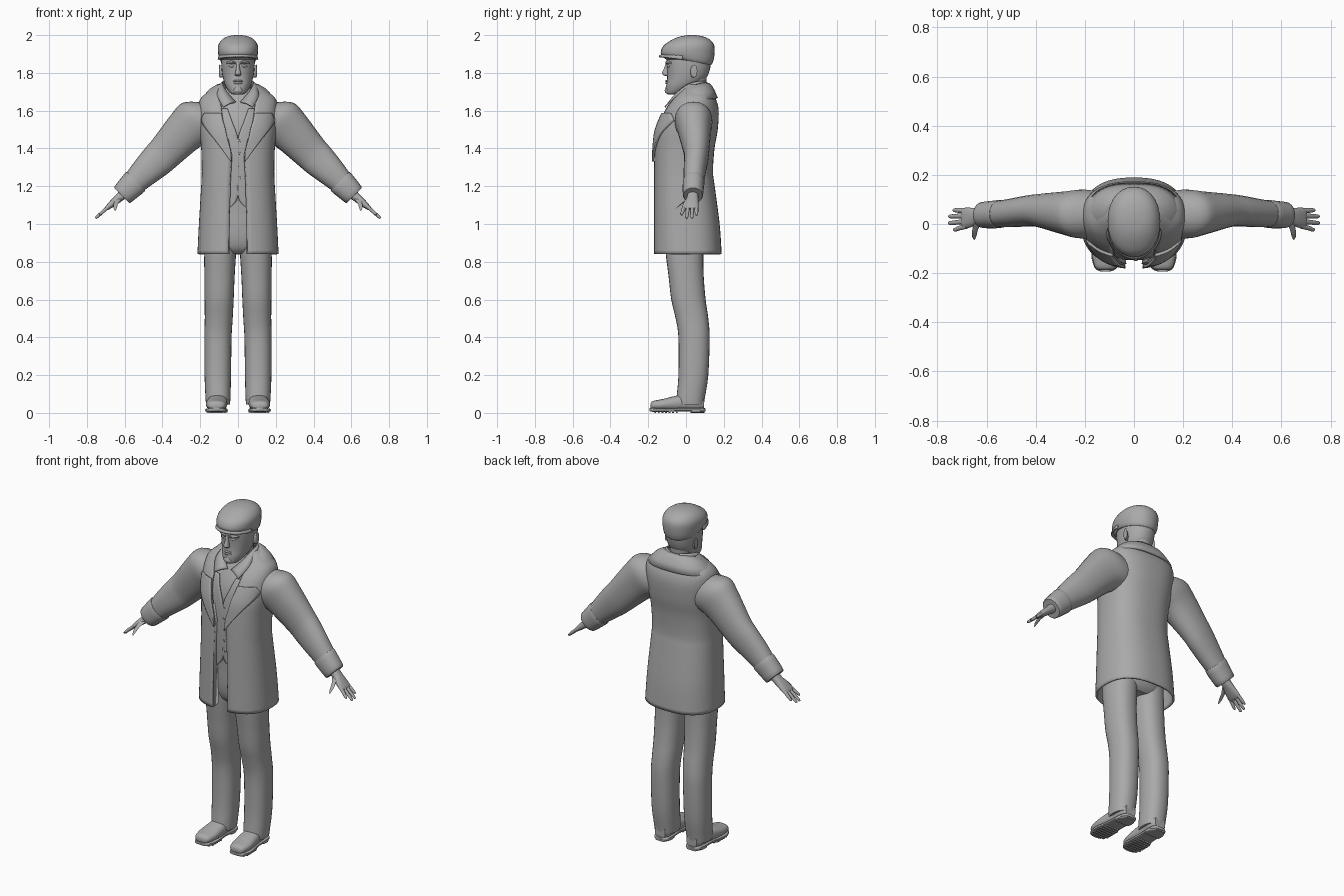
import bpy, bmesh, math
from mathutils import Vector as V

grey = bpy.data.materials.new("plain_grey")
grey.diffuse_color = (0.4, 0.4, 0.4, 1)
X, Y, Z = V((1, 0, 0)), V((0, 1, 0)), V((0, 0, 1))
ARM_UP = V((0.7, 0, 0.714))


def smooth(rows, k=4):
    """Catmull-Rom resampling of a short table of stations."""
    out, n = [], len(rows)
    for i in range(n - 1):
        a, b, c, d = rows[max(i - 1, 0)], rows[i], rows[i + 1], rows[min(i + 2, n - 1)]
        for j in range(k):
            t = j / k
            out.append([0.5 * (2 * q + (r - p) * t + (2 * p - 5 * q + 4 * r - s) * t * t
                        + (3 * q - p - 3 * r + s) * t ** 3) for p, q, r, s in zip(a, b, c, d)])
    return out + [list(rows[-1])]


def lookup(rows, z):
    for a, b in zip(rows, rows[1:]):
        if z <= b[0]:
            t = max(0, (z - a[0]) / (b[0] - a[0]))
            return [p + (q - p) * t for p, q in zip(a, b)]
    return rows[-1]


def skin(name, rows, closed=False, mirror=False, thick=0):
    """Surface through rows of points; closed rows become a capped tube."""
    bm = bmesh.new()
    vs = [[bm.verts.new(p) for p in r] for r in rows]
    n = len(vs[0])
    for a, b in zip(vs, vs[1:]):
        for i in range(n if closed else n - 1):
            j = (i + 1) % n
            bm.faces.new((a[i], a[j], b[j], b[i]))
    if closed:
        bm.faces.new(vs[0])
        bm.faces.new(vs[-1])
    else:
        bmesh.ops.remove_doubles(bm, verts=bm.verts, dist=1e-5)
    bmesh.ops.recalc_face_normals(bm, faces=bm.faces)
    me = bpy.data.meshes.new(name)
    bm.to_mesh(me)
    bm.free()
    me.materials.append(grey)
    ob = bpy.data.objects.new(name, me)
    bpy.context.collection.objects.link(ob)
    if mirror:
        ob.modifiers.new("mirror", "MIRROR")
    if thick:
        m = ob.modifiers.new("thickness", "SOLIDIFY")
        m.thickness, m.offset = thick, 0
    return ob


def ring(c, u, v, n=2.0, seg=28):
    """Superellipse ring around c with half axes u and v."""
    pts = []
    for i in range(seg):
        a = 2 * math.pi * i / seg
        s, t = math.sin(a), math.cos(a)
        pts.append(V(c) + u * math.copysign(abs(s) ** (2 / n), s)
                   + v * math.copysign(abs(t) ** (2 / n), t))
    return pts


def upright(name, rows, n=2.2, mirror=False, k=4, tilt=None):
    """Body part from stations (z, centre x, half width, front y, back y)."""
    rs = []
    for z, cx, rx, f, b in smooth(rows, k):
        r = ring((cx, (f + b) / 2, z), X * rx, Y * ((b - f) / 2), n)
        if tilt:
            for p in r:
                p.z += tilt(p)
        rs.append(r)
    return skin(name, rs, True, mirror)


def limb(name, rows, u=ARM_UP, v=Y, n=2.0, seg=24, k=4):
    """Mirrored tube from stations (x, y, z, radius along u, radius along v)."""
    return skin(name, [ring(r[:3], u * r[3], v * r[4], n, seg) for r in smooth(rows, k)], True, True)


def front_y(table, x, z, n):
    _, rx, f, b = lookup(table, z)
    return (f + b) / 2 - (b - f) / 2 * max(0, 1 - min(1, abs(x) / rx) ** n) ** (1 / n)


def panel(name, table, rows, n, lift, thick=0.008):
    """Mirrored cloth panel lying on a body front, rows (z, inner x, outer x)."""
    pts = []
    for z, a, b in rows:
        xs = [a + (b - a) * i / 8 for i in range(9)]
        pts.append([V((x, front_y(table, x, z, n) - lift, z)) for x in xs])
    return skin(name, pts, False, True, thick)


# Trousers
upright("trouser_leg", [(0.045, .106, .063, -.05, .095), (0.08, .106, .066, -.05, .1),
        (.2, .107, .07, -.04, .118), (.4, .106, .072, -.04, .125), (.5, .102, .074, -.055, .118),
        (.6, .1, .077, -.078, .104), (.72, .098, .08, -.092, .094), (.85, .094, .084, -.108, .092),
        (.96, .085, .08, -.115, .1)], 2.3, True)
upright("trouser_hips", [(.845, 0, .13, -.07, .07), (.88, 0, .165, -.1, .1),
        (.97, 0, .17, -.117, .12), (1.18, 0, .16, -.12, .12)])

# Shirt body and waistcoat
BODY = smooth([(1.05, .16, -.122, .11), (1.25, .16, -.132, .11), (1.42, .165, -.132, .12),
               (1.55, .16, -.115, .125), (1.65, .13, -.07, .12), (1.72, .075, -.03, .105)])
upright("shirt", [(z, 0, rx, f, b) for z, rx, f, b in BODY], 2.3, k=1)
panel("waistcoat", BODY, smooth([(1.08, .05, .052), (1.1, .028, .09), (1.14, 0.002, .11),
      (1.25, 0, .12), (1.4, 0, .12), (1.47, .004, .12), (1.54, .03, .12), (1.61, .055, .11)]), 2.3, .01)
for i in range(5):
    z = 1.18 + i * .065
    y = front_y(BODY, 0, z, 2.3) - .012
    skin("waistcoat_button", [ring((.008, y - d, z), X * r, Z * r, seg=10)
                              for d, r in ((0, .007), (.006, .006))], True)

# Coat shell, open at the front
COAT = smooth([(.84, .21, -.167, .184), (1.0, .202, -.167, .173), (1.2, .19, -.166, .147),
               (1.28, .187, -.165, .138), (1.4, .19, -.162, .146), (1.5, .2, -.152, .163),
               (1.6, .205, -.113, .168), (1.66, .195, -.07, .153), (1.7, .15, -.035, .128),
               (1.735, .1, 0, .105)], 5)
GAP = [(.84, .05), (1.2, .044), (1.36, .035), (1.45, .055), (1.55, .08), (1.65, .092), (1.74, .085)]
rows = []
for z, rx, f, b in COAT:
    g = lookup(GAP, z)[1]
    a0 = math.asin((g / rx) ** 1.25)
    r = []
    for i in range(29):
        a = a0 + (math.pi - a0) * i / 28
        s, c = abs(math.sin(a)), math.cos(a)
        r.append(V((rx * s ** .8 if i < 28 else 0, (f + b) / 2
                    - (b - f) / 2 * math.copysign(abs(c) ** .8, c), z)))
    rows.append(r)
skin("coat", rows, False, True, .01)
# Turned front edges of the coat
skin("coat_front_edge", [[V((g, front_y(COAT, g, z, 2.5), z)), V((g + .012, -.1, z))]
                         for z, g in GAP[:4]], False, True, .008)

# Lapels and the broad collar round the neck
panel("lapel", COAT, smooth([(1.33, .035, .037), (1.39, .039, .08), (1.45, .055, .125),
      (1.51, .068, .172), (1.55, .08, .192), (1.585, .086, .176)], 5), 2.5, .012, .011)
rows = []
for i in range(25):
    a = math.radians(28 + 152 * i / 24)
    s, c = math.sin(a), -math.cos(a)
    w = (1 - c) / 2                       # 1 at the front, 0 at the back
    inner = V((.095 * s, .03 + .075 * c, 1.745 - .09 * w ** 2))
    outer = V((.2 * s ** .7, .025 + .138 * c, 1.665 - .075 * w ** 1.5))
    if i == 24:
        inner.x = outer.x = 0
    rows.append([inner.lerp(outer, t) + Z * (.022 * math.sin(math.pi * t)) for t in (0, .25, .5, .75, 1)])
skin("coat_collar", rows, False, True, .012)

# Shirt collar
flap = smooth([(.03, .105, 1.755, .04, .115, 1.72), (.075, .07, 1.755, .09, .08, 1.72),
               (.08, .015, 1.74, .105, .015, 1.715), (.06, -.04, 1.7, .108, -.055, 1.675),
               (.012, -.08, 1.645, .078, -.112, 1.618)])
skin("shirt_collar", [[V(r[:3]), V(r[:3]).lerp(V(r[3:]), .5) + Z * .006, V(r[3:])] for r in flap],
     False, True, .007)

# Sleeves and cuffs
limb("sleeve", [(.12, .04, 1.56, .12, .085), (.2, .04, 1.545, .135, .1), (.275, .045, 1.495, .115, .088),
     (.38, .055, 1.385, .096, .068), (.43, .053, 1.335, .09, .063), (.5, .045, 1.268, .076, .058),
     (.6, .038, 1.168, .052, .048)], n=2.2)
limb("cuff", [(.54, .041, 1.227, .066, .053), (.545, .041, 1.222, .071, .057),
     (.58, .038, 1.187, .066, .056), (.612, .037, 1.155, .06, .053), (.616, .037, 1.151, .052, .046)],
     n=2.2, k=2)

# Hands
limb("palm", [(.59, .037, 1.175, .03, .028), (.63, .035, 1.138, .023, .03), (.66, .027, 1.113, .019, .039),
     (.69, .024, 1.087, .013, .042), (.7, .024, 1.079, .007, .038)], n=2.4)
for y0, y1, tip in ((-.009, -.023, .735), (.012, .004, .755), (.034, .031, .754), (.054, .056, .737)):
    z = 1.087 - (tip - .69) * .88
    limb("finger", [(.68, y0, 1.096, .009, .0105), (.71, (y0 + y1) / 2, 1.07, .009, .01),
         (tip - .008, y1, z + .007, .0075, .008), (tip, y1, z, .003, .004)], seg=12)
limb("thumb", [(.632, .012, 1.135, .016, .018), (.645, -.018, 1.112, .012, .014),
     (.65, -.045, 1.09, .01, .01), (.65, -.061, 1.073, .004, .005)], u=X, v=V((0, .65, .75)), seg=12)

# Neck, head and ears
upright("neck", [(1.62, 0, .07, -.03, .11), (1.7, 0, .06, -.04, .105), (1.79, 0, .062, -.04, .11)])
upright("head", [(1.686, 0, .022, -.095, -.05), (1.695, 0, .042, -.104, -.01), (1.73, 0, .066, -.105, .06),
        (1.77, 0, .079, -.1, .105), (1.81, 0, .086, -.1, .124), (1.86, 0, .089, -.104, .133),
        (1.92, 0, .088, -.1, .13)], 2.15)
limb("ear", [(.078, .035, 1.805, .012, .03), (.09, .038, 1.807, .014, .032), (.098, .044, 1.81, .016, .034),
     (.1, .046, 1.81, .009, .025)], u=Y, v=Z, seg=16, k=2)

# Face
upright("nose", [(1.783, 0, .008, -.112, -.09), (1.79, 0, .017, -.122, -.09), (1.8, 0, .015, -.127, -.09),
        (1.83, 0, .009, -.114, -.09), (1.855, 0, .01, -.106, -.09)])
limb("brow", [(.01, -.1, 1.851, .009, .006), (.035, -.098, 1.858, .009, .007), (.06, -.079, 1.853, .007, .005)],
     u=Y, v=Z, seg=10)
limb("eye", [(.018, -.096, 1.836, .003, .003), (.033, -.094, 1.837, .007, .008), (.05, -.083, 1.836, .003, .003)],
     u=Y, v=Z, seg=10)
for z, r in ((1.757, .006), (1.747, .007)):
    limb("lip", [(0, -.103, z, .007, r), (.016, -.1, z, .006, r * .8), (.03, -.091, z - .001, .003, .002)],
         u=Y, v=Z, seg=10)
upright("chin", [(1.69, 0, .018, -.105, -.07), (1.705, 0, .026, -.113, -.07), (1.725, 0, .016, -.107, -.07)])

# Flat cap with a stiff peak
upright("cap_crown", [(1.872, 0, .092, -.106, .132), (1.885, 0, .1, -.122, .142), (1.91, 0, .106, -.134, .15),
        (1.945, 0, .105, -.118, .15), (1.975, 0, .086, -.075, .128), (1.993, 0, .055, -.03, .09),
        (2.0, 0, .015, .015, .05)], 2.15,
        tilt=lambda p: -.2 * max(0, p.y + .02) * max(0, min(1, (1.95 - p.z) / .07)))
rows = []
for i in range(17):
    a = math.radians(85 * i / 16)
    s, c = math.sin(a), math.cos(a)
    p, q = V((.094 * s, -.01 - .1 * c, 1.892)), V((.104 * s, -.005 - .137 * c, 1.868 + .018 * c))
    rows.append([p.lerp(q, t) + Z * (.006 * math.sin(math.pi * t)) for t in (0, .33, .67, 1)])
skin("cap_peak", rows, False, True, .009)

# Shoes: uppers, soles, heels and tread bars
limb("shoe", [(.116, -.188, .035, .022, .013), (.115, -.175, .04, .044, .023), (.114, -.125, .044, .056, .029),
     (.111, -.065, .05, .055, .038), (.107, 0, .056, .05, .045), (.105, .06, .056, .048, .045),
     (.104, .096, .052, .034, .035)], u=X, v=Z, n=2.4)
limb("sole", [(.116, -.193, .018, .02, .008), (.115, -.178, .016, .045, .01), (.114, -.12, .015, .06, .01),
     (.11, -.03, .017, .05, .009), (.106, .05, .016, .051, .01), (.104, .09, .016, .042, .01),
     (.104, .102, .016, .022, .008)], u=X, v=Z, n=4)
limb("heel", [(.107, .025, .01, .049, .01), (.106, .06, .01, .05, .01), (.104, .099, .01, .03, .01)],
     u=X, v=Z, n=5)
for i in range(7):
    y = -.168 + i * .019
    w = .044 if i in (0, 6) else .053
    limb("tread", [(.114, y, .007, w, .007), (.114, y + .01, .007, w, .007)], u=X, v=Z, n=8, seg=16, k=1)

# Smooth shading with crisp edges
bpy.ops.object.select_all(action="SELECT")
bpy.context.view_layer.objects.active = bpy.data.objects["coat"]
bpy.ops.object.shade_smooth_by_angle(angle=math.radians(40))
